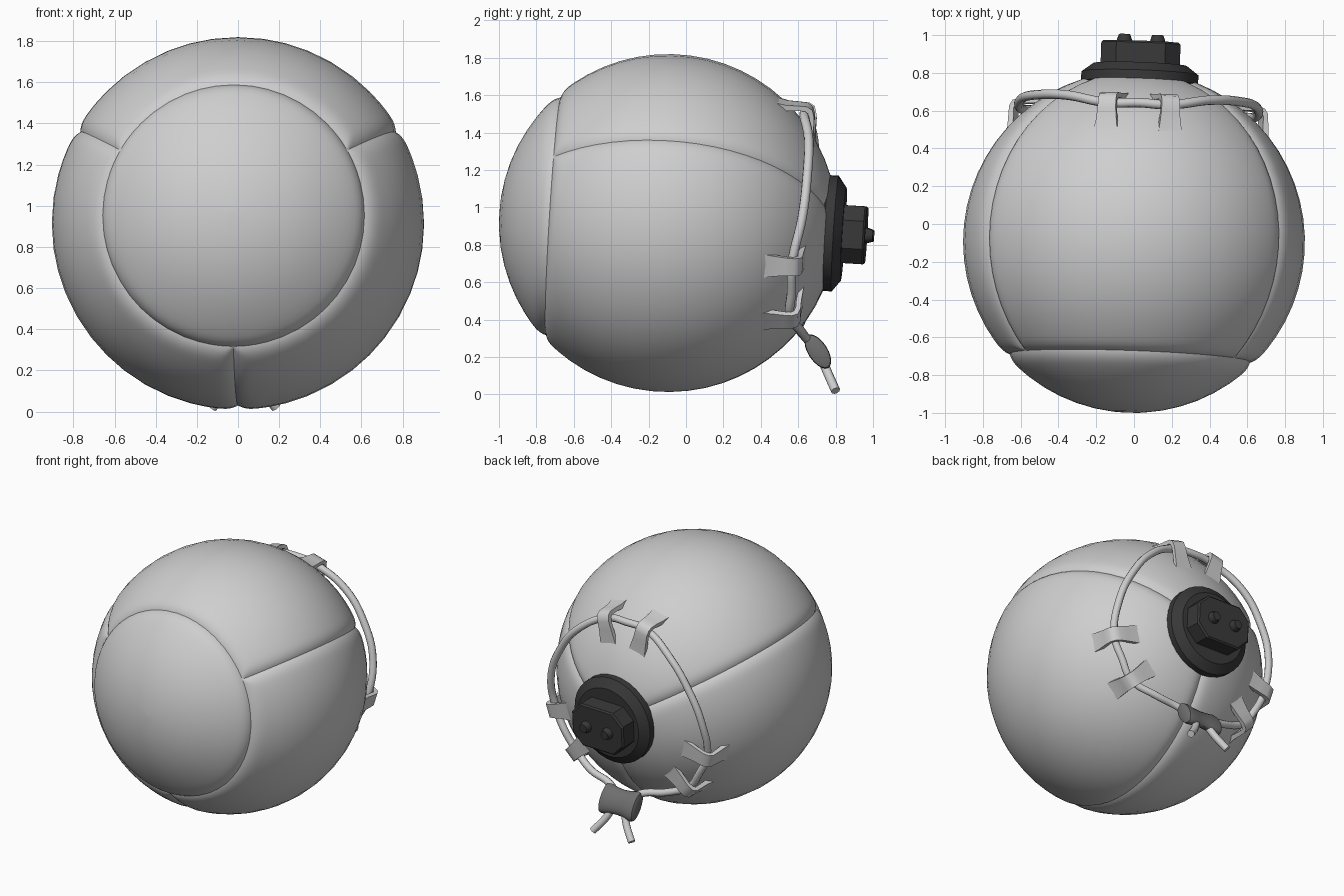
import bpy, bmesh, math
from mathutils import Matrix, Vector

if "Cube" in bpy.data.objects:
    bpy.data.objects.remove(bpy.data.objects["Cube"])

R = 0.905
# Ball frame: x right, y backwards along the ball's axis, z up (slightly tilted)
M = (Matrix.Translation((0, -0.095, 0.915)) @ Matrix.Rotation(math.radians(-2), 4, 'Z')
     @ Matrix.Rotation(math.radians(-3.5), 4, 'X'))


def material(name, v):
    m = bpy.data.materials.new(name)
    m.diffuse_color = (v, v, v, 1)
    m.use_nodes = True
    m.node_tree.nodes["Principled BSDF"].inputs["Base Color"].default_value = m.diffuse_color
    return m


LIGHT = material("light_grey", 0.62)
CORD = material("cord_grey", 0.62)
MID = material("mid_grey", 0.16)
DARK = material("dark_grey", 0.04)


def finish(name, bm, mat, matrix=M, angle=35):
    bmesh.ops.recalc_face_normals(bm, faces=bm.faces)
    me = bpy.data.meshes.new(name)
    bm.to_mesh(me)
    bm.free()
    me.transform(matrix)
    me.materials.append(mat)
    ob = bpy.data.objects.new(name, me)
    bpy.context.collection.objects.link(ob)
    bpy.ops.object.select_all(action='DESELECT')
    ob.select_set(True)
    bpy.context.view_layer.objects.active = ob
    bpy.ops.object.shade_smooth_by_angle(angle=math.radians(angle))
    return ob


def stack(name, rings, mat, matrix=M, angle=35):
    """Skin a list of closed rings of points and cap both ends."""
    bm = bmesh.new()
    vs = [[bm.verts.new(p) for p in ring] for ring in rings]
    n = len(vs[0])
    for a, b in zip(vs, vs[1:]):
        for i in range(n):
            bm.faces.new((a[i], a[(i + 1) % n], b[(i + 1) % n], b[i]))
    bm.faces.new(vs[0])
    bm.faces.new(vs[-1])
    return finish(name, bm, mat, matrix, angle)


def circle(r, y, cx=0, n=32):
    return [(cx + r * math.cos(2 * math.pi * i / n), y, r * math.sin(2 * math.pi * i / n))
            for i in range(n)]


def cord(name, pts, radius):
    cu = bpy.data.curves.new(name, 'CURVE')
    cu.dimensions = '3D'
    cu.bevel_depth = radius
    cu.bevel_resolution = 3
    cu.resolution_u = 6
    cu.use_fill_caps = True
    sp = cu.splines.new('BEZIER')
    sp.bezier_points.add(len(pts) - 1)
    for b, p in zip(sp.bezier_points, pts):
        b.co = p
        b.handle_left_type = b.handle_right_type = 'AUTO'
    cu.materials.append(CORD)
    ob = bpy.data.objects.new(name, cu)
    bpy.context.collection.objects.link(ob)
    bpy.ops.object.select_all(action='DESELECT')
    ob.select_set(True)
    bpy.context.view_layer.objects.active = ob
    bpy.ops.object.convert(target='MESH')
    bpy.ops.object.shade_smooth_by_angle(angle=math.radians(50))


# Ball: padded front cap and three padded side panels meeting in creased seams
CAP = 46
near = [0, 0.5, 1.2, 2.2, 3.5, 5, 7]
thetas = sorted({CAP + s * o for o in near for s in (1, -1)}
                | set(range(6, 37, 6)) | set(range(58, 178, 6)))
half = near + [10, 15, 22, 30, 38, 45, 52]
sector = half + [60] + [120 - h for h in reversed(half[1:])]
phis = [30 + 120 * k + s for k in range(3) for s in sector]


def ball_point(t, p):
    d = abs(t - CAP) * math.pi / 180 * R
    if t > CAP:
        off = (p - 30) % 120
        off = min(off, 120 - off)
        d = min(d, math.radians(off) * R * math.sin(math.radians(t)))
    r = R - 0.02 * max(0, 1 - d / 0.1) ** 3
    t, p = math.radians(t), math.radians(p)
    return (r * math.sin(t) * math.cos(p), -r * math.cos(t), r * math.sin(t) * math.sin(p))


stack("padded_ball", [[ball_point(t, p) for p in phis] for t in [0.5] + thetas + [178]],
      LIGHT, angle=45)

# Back plate: bevelled disc
stack("back_plate", [circle(r, y) for r, y in
                     ((0.28, 0.82), (0.31, 0.845), (0.31, 0.895), (0.25, 0.94))], DARK)


# Connector block with cut corners
def block(w, h, c, y):
    q = [(w, h - c), (w - c, h), (c - w, h), (-w, h - c),
         (-w, c - h), (c - w, -h), (w - c, -h), (w, c - h)]
    return [(x, y, z) for x, z in q]


stack("connector_block", [block(0.21, 0.155, 0.08, 0.93), block(0.21, 0.155, 0.08, 1.05),
                          block(0.20, 0.145, 0.077, 1.06)], DARK, angle=30)

# Two pegs
for side, x in (("left", -0.088), ("right", 0.088)):
    stack("peg_" + side, [circle(r, y, x, 16) for r, y in
                          ((0.042, 1.04), (0.04, 1.07), (0.03, 1.1))], DARK)

# Belt loops: three pairs of bent straps, (distance along axis, radius) outer line
outer = [(0.54, 0.715), (0.60, 0.703), (0.66, 0.702), (0.71, 0.70), (0.74, 0.682),
         (0.752, 0.64), (0.752, 0.58), (0.76, 0.47)]
inner = [(0.53, 0.69), (0.60, 0.672), (0.66, 0.674), (0.70, 0.674), (0.717, 0.662),
         (0.725, 0.63), (0.725, 0.57), (0.735, 0.47)]
widths = [0.066, 0.056, 0.05, 0.048, 0.048, 0.048, 0.052, 0.066]
for k in range(3):
    for j, off in enumerate((-14, 14)):
        a = math.radians(90 + 120 * k + off)
        out, tan = Vector((math.cos(a), 0, math.sin(a))), Vector((-math.sin(a), 0, math.cos(a)))

        def at(p, w):
            return out * p[1] + tan * w + Vector((0, p[0], 0))
        stack(f"belt_loop_{k}_{j}", [[at(o, w), at(o, -w), at(i, -w), at(i, w)]
                                     for o, i, w in zip(outer, inner, widths)], LIGHT, angle=50)


# Cord threaded through the loops and down into the toggle
def ring_point(a, r, w):
    a = math.radians(a)
    return M @ Vector((r * math.cos(a), w, r * math.sin(a)))


path = [(-0.02, 0.68, 0.26), (-0.10, 0.64, 0.305), (-0.27, 0.61, 0.345)]
for c in (210, 90, -30):
    path += [ring_point(c + 14, 0.645, 0.695), ring_point(c, 0.64, 0.70),
             ring_point(c - 14, 0.645, 0.695)]
    if c > 0:
        path += [ring_point(c - 37, 0.625, 0.735), ring_point(c - 60, 0.61, 0.745),
                 ring_point(c - 83, 0.625, 0.735)]
path += [(0.33, 0.61, 0.345), (0.16, 0.64, 0.305), (0.08, 0.68, 0.26)]
cord("cord", path, 0.025)

# Cord toggle: flattened spool lying along x, and the two loose cord ends below it
spool = [(-0.14, 0.07), (-0.132, 0.098), (-0.11, 0.104), (-0.05, 0.09), (0, 0.086),
         (0.05, 0.09), (0.11, 0.104), (0.132, 0.098), (0.14, 0.07)]
rings = [[(x, 0.5 * r * math.cos(i * math.pi / 10), r * math.sin(i * math.pi / 10))
          for i in range(20)] for x, r in spool]
stack("cord_toggle", rings, MID,
      Matrix.Translation((0.03, 0.705, 0.23)) @ Matrix.Rotation(math.radians(33), 4, 'X'))
for side, s in (("left", -1), ("right", 1)):
    cord("cord_end_" + side, [(0.03 + s * 0.05, 0.73, 0.18), (0.03 + s * 0.085, 0.76, 0.11),
                              (0.03 + s * 0.155, 0.80, 0.02)], 0.025)
